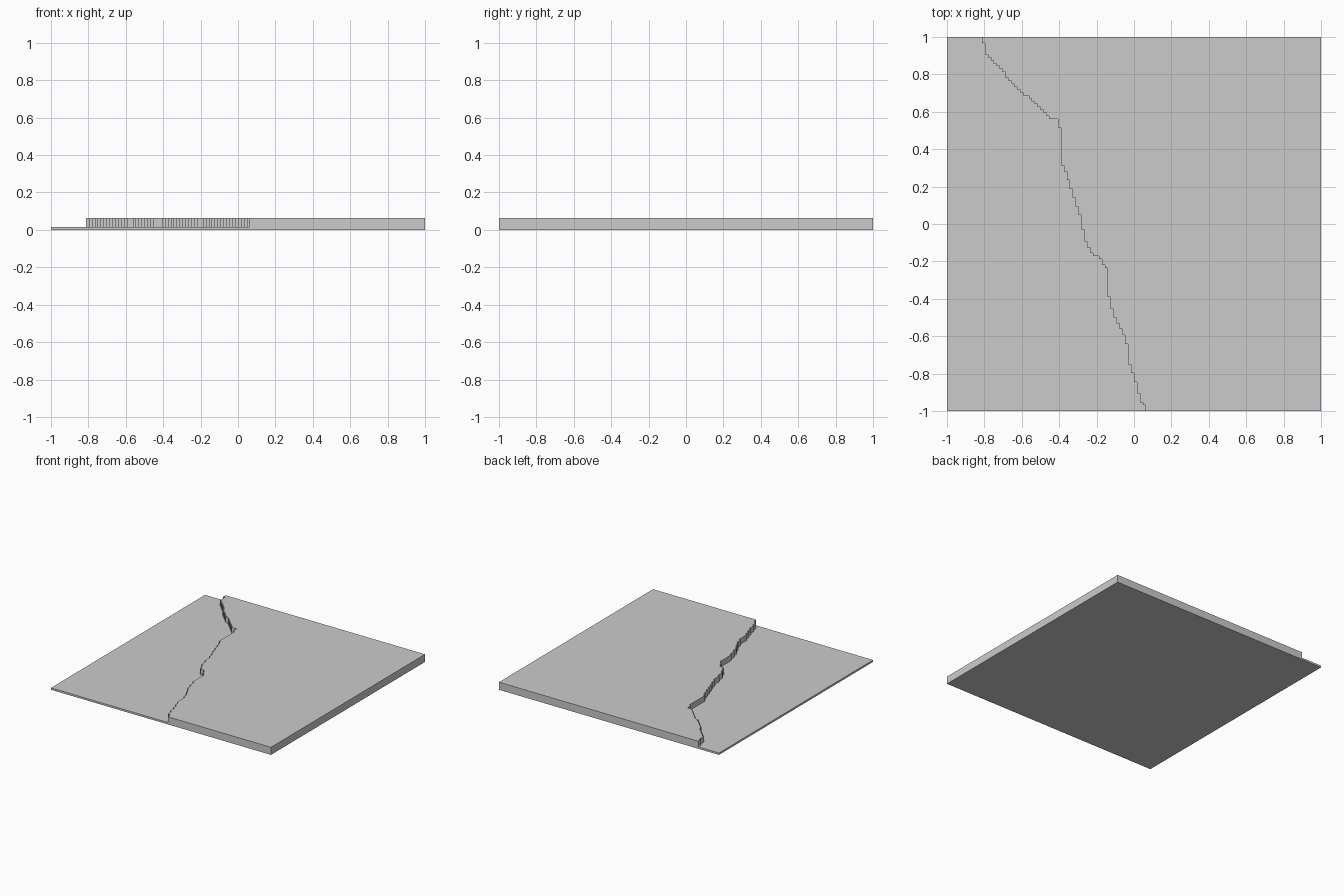
import bpy, bmesh

if "Cube" in bpy.data.objects:
    bpy.data.objects.remove(bpy.data.objects["Cube"])

CELL = 1 / 64            # stair-step size of the voxel-like edge
LOW, HIGH = CELL, 4 * CELL

# Course of the step edge, back to front (x, y)
edge = [(-.812, 1), (-.80, .94), (-.78, .89), (-.70, .81), (-.635, .74),
        (-.60, .70), (-.56, .68), (-.445, .57), (-.41, .555), (-.39, .49),
        (-.385, .31), (-.355, .25), (-.28, .02), (-.27, -.06),
        (-.225, -.16), (-.185, -.185), (-.147, -.235), (-.143, -.345),
        (-.115, -.47), (-.05, -.60), (-.033, -.67), (-.02, -.78),
        (0, -.82), (.03, -.94), (.0625, -.975), (.0625, -1)]


def edge_x(y):
    for (x0, y0), (x1, y1) in zip(edge, edge[1:]):
        if y1 <= y <= y0:
            return x0 + (x1 - x0) * (y0 - y) / (y0 - y1)


# Quantise the edge to a staircase
stairs = []
for row in range(128):
    top = 1 - row * CELL
    x = round(edge_x(top - CELL / 2) / CELL) * CELL
    if not stairs:
        stairs.append((x, top))
    elif x != stairs[-1][0]:
        stairs += [(stairs[-1][0], top), (x, top)]
stairs.append((stairs[-1][0], -1))

# Footprint split into low and high regions sharing the staircase
bm = bmesh.new()
line = [bm.verts.new((x, y, 0)) for x, y in stairs]
corner = {(x, y): bm.verts.new((x, y, 0)) for x in (-1, 1) for y in (-1, 1)}
low = bm.faces.new([corner[-1, 1], corner[-1, -1]] + line[::-1])
high = bm.faces.new(line + [corner[1, -1], corner[1, 1]])


def raise_faces(faces, height, keep):
    geom = bmesh.ops.extrude_face_region(bm, geom=faces, use_keep_orig=keep)["geom"]
    bmesh.ops.translate(bm, vec=(0, 0, height),
                        verts=[g for g in geom if isinstance(g, bmesh.types.BMVert)])
    return [g for g in geom if isinstance(g, bmesh.types.BMFace)]


# Thin base plate, then the thicker slab raised on the right
tops = raise_faces([low, high], LOW, True)
high_top = max(tops, key=lambda f: f.calc_center_bounds().x)
raise_faces([high_top], HIGH - LOW, False)
bmesh.ops.recalc_face_normals(bm, faces=bm.faces[:])

mesh = bpy.data.meshes.new("stepped_terrain_slab")
bm.to_mesh(mesh)
bm.free()
bpy.context.collection.objects.link(bpy.data.objects.new("stepped_terrain_slab", mesh))
